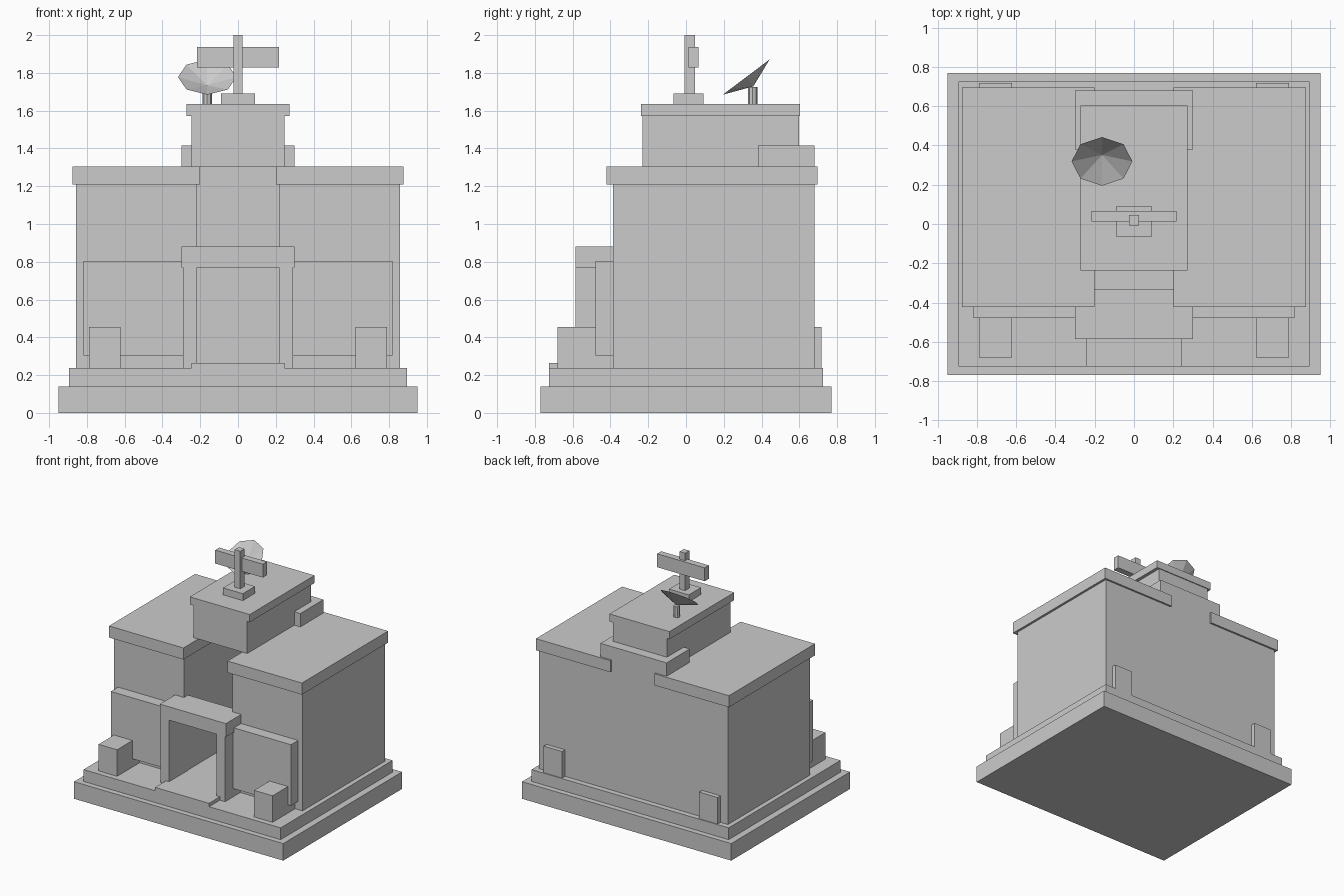
import bpy, bmesh
from math import sin, cos, pi, radians
from mathutils import Vector

if "Cube" in bpy.data.objects:
    bpy.data.objects.remove(bpy.data.objects["Cube"])


def finish(name, bm):
    bmesh.ops.recalc_face_normals(bm, faces=bm.faces)
    mesh = bpy.data.meshes.new(name)
    bm.to_mesh(mesh)
    bm.free()
    obj = bpy.data.objects.new(name, mesh)
    bpy.context.collection.objects.link(obj)
    return obj


def prism(name, outline, z0, z1):
    """Extrude a plan outline between two heights."""
    bm = bmesh.new()
    face = bm.faces.new([bm.verts.new((x, y, z0)) for x, y in outline])
    top = bmesh.ops.extrude_face_region(bm, geom=[face])["geom"]
    for v in top:
        if isinstance(v, bmesh.types.BMVert):
            v.co.z = z1
    return finish(name, bm)


def box(name, x0, x1, y0, y1, z0, z1):
    return prism(name, [(x0, y0), (x1, y0), (x1, y1), (x0, y1)], z0, z1)


def pair(name, x0, x1, *rest):
    box(name + "_right", x0, x1, *rest)
    box(name + "_left", -x1, -x0, *rest)


# Stepped base and entrance floor
box("base_plinth", -0.95, 0.95, -0.77, 0.77, 0, 0.14)
box("upper_plinth", -0.895, 0.895, -0.725, 0.725, 0.14, 0.237)
box("entrance_step", -0.245, 0.245, -0.726, 0.4, 0.2, 0.265)

# U-shaped building with a deep central passage
prism("main_walls", [(-0.857, -0.387), (-0.22, -0.387), (-0.22, 0.38), (0.22, 0.38),
                     (0.22, -0.387), (0.857, -0.387), (0.857, 0.68), (-0.857, 0.68)],
      0.237, 1.21)
pair("roof_slab", 0.2, 0.876, -0.422, 0.695, 1.21, 1.305)
box("rear_block", -0.3, 0.3, 0.38, 0.68, 1.21, 1.415)

# Tower and its cap
box("tower", -0.245, 0.245, -0.23, 0.597, 1.305, 1.572)
box("tower_cap", -0.272, 0.272, -0.237, 0.604, 1.572, 1.635)

# Entrance portal
pair("portal_jamb", 0.216, 0.292, -0.585, -0.335, 0.237, 0.77)
box("portal_lintel", -0.3, 0.3, -0.585, -0.335, 0.77, 0.88)

# Raised front panels, front pedestals and rear buttresses
pair("front_panel", 0.25, 0.818, -0.48, -0.38, 0.305, 0.805)
pair("front_pedestal", 0.622, 0.79, -0.68, -0.385, 0.237, 0.455)
pair("rear_buttress", 0.622, 0.79, 0.67, 0.718, 0.237, 0.455)

# Rooftop mast with crossboard
box("mast_foot", -0.09, 0.09, -0.066, 0.092, 1.635, 1.692)
box("mast", -0.025, 0.025, -0.007, 0.047, 1.692, 2.0)
box("crossboard", -0.216, 0.216, 0.013, 0.066, 1.828, 1.938)

# Tilted eight-sided dish on a small post
cx = -0.163
prism("dish_post", [(cx + 0.025 * cos(i * pi / 4), 0.353 + 0.025 * sin(i * pi / 4))
                    for i in range(8)], 1.635, 1.725)
tilt = radians(37)
centre = Vector((cx, 0.319, 1.778))
up = Vector((0, cos(tilt), sin(tilt)))
axis = Vector((0, -sin(tilt), cos(tilt)))
bm = bmesh.new()
rim = [bm.verts.new(centre + 0.155 * (Vector((sin(i * pi / 4), 0, 0)) + up * cos(i * pi / 4)))
       for i in range(8)]
inner = bm.verts.new(centre - axis * 0.055)
outer = bm.verts.new(centre - axis * 0.062)
for i in range(8):
    a, b = rim[i], rim[(i + 1) % 8]
    bm.faces.new((a, b, inner))
    bm.faces.new((b, a, outer))
finish("dish", bm)
